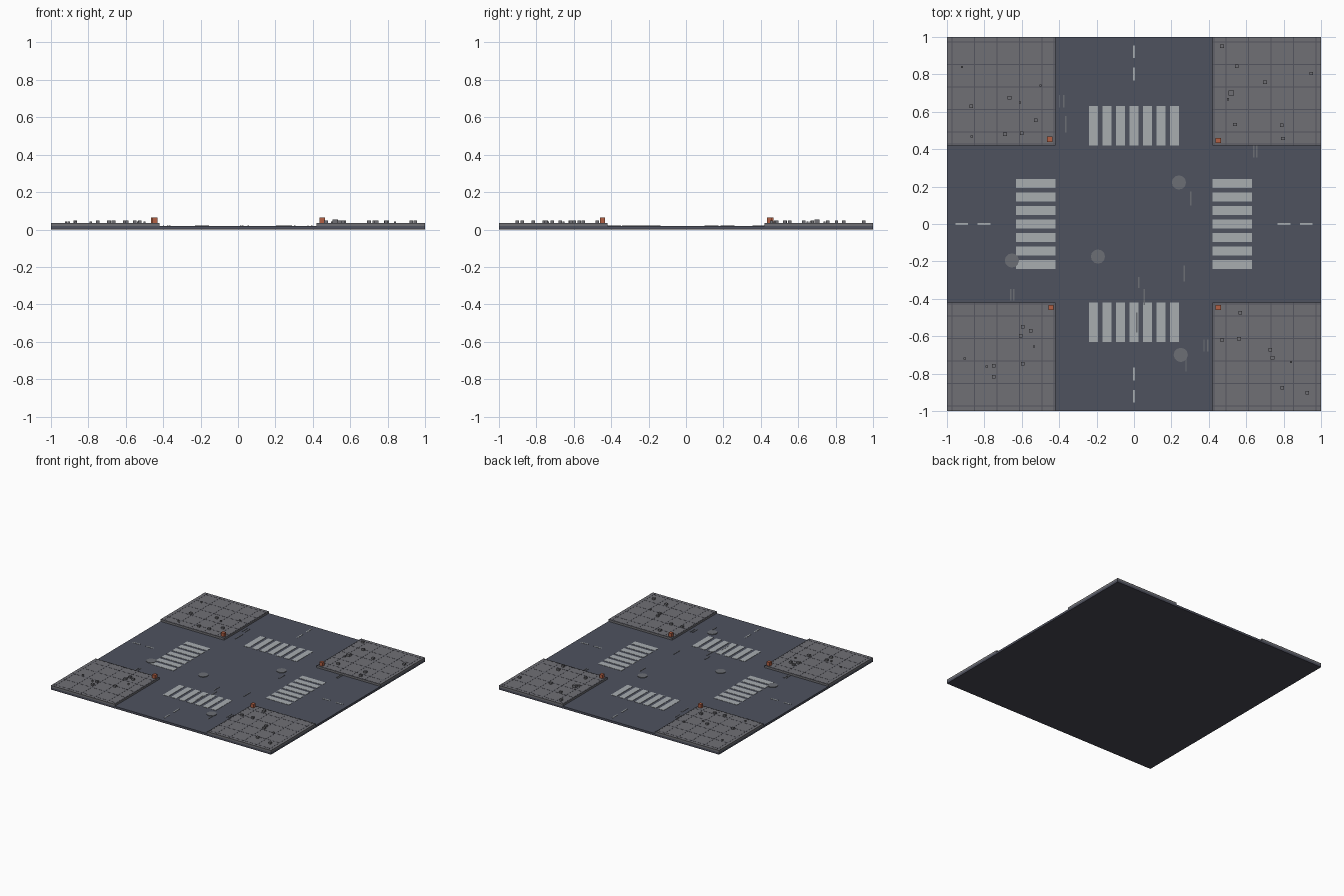
import bpy, bmesh, math
from mathutils import Matrix, Vector

if "Cube" in bpy.data.objects:
    bpy.data.objects.remove(bpy.data.objects["Cube"])


def material(name, rgb):
    m = bpy.data.materials.new(name)
    lin = [((c / 255 + 0.055) / 1.055) ** 2.4 for c in rgb]
    m.diffuse_color = (*lin, 1)
    m.use_nodes = True
    m.node_tree.nodes["Principled BSDF"].inputs["Base Color"].default_value = m.diffuse_color
    return m


ASPHALT = material("asphalt", (78, 82, 95))
FOUNDATION = material("foundation dark", (72, 72, 84))
CONCRETE = material("concrete", (112, 112, 117))
JOINT = material("joint grey", (84, 85, 94))
PAINT = material("road paint", (168, 173, 176))
METAL = material("worn grey", (108, 111, 117))
ORANGE = material("rust orange", (178, 96, 68))


def finish(bm, name, mat):
    me = bpy.data.meshes.new(name)
    bm.to_mesh(me)
    bm.free()
    me.materials.append(mat)
    ob = bpy.data.objects.new(name, me)
    bpy.context.collection.objects.link(ob)
    return ob


def boxes(name, mat, items):
    """Each item: x0, x1, y0, y1, z0, z1."""
    bm = bmesh.new()
    for x0, x1, y0, y1, z0, z1 in items:
        c = Vector(((x0 + x1) / 2, (y0 + y1) / 2, (z0 + z1) / 2))
        s = (x1 - x0, y1 - y0, z1 - z0, 1)
        bmesh.ops.create_cube(bm, size=1, matrix=Matrix.Translation(c) @ Matrix.Diagonal(s))
    return finish(bm, name, mat)


def block(x, y, w, d, z0, z1):
    return (x - w / 2, x + w / 2, y - d / 2, y + d / 2, z0, z1)


ROAD, WALK, INNER = 0.018, 0.034, 0.42
QUADS = [(sx, sy) for sx in (-1, 1) for sy in (-1, 1)]

# Ground layers
boxes("foundation", FOUNDATION, [(-1, 1, -1, 1, 0, 0.008)])
boxes("road", ASPHALT, [(-1, 1, -1, 1, 0.008, ROAD)])

# Corner pavements and their tile joints
mid, size = (1 + INNER) / 2, 1 - INNER
boxes("pavements", CONCRETE,
      [block(sx * mid, sy * mid, size, size, ROAD, WALK) for sx, sy in QUADS])
joints = []
for sx, sy in QUADS:
    for p in [0.427] + [0.493 + 0.12 * k for k in range(5)]:
        joints.append(block(sx * p, sy * mid, 0.005, size, WALK - 0.001, WALK + 0.0008))
        joints.append(block(sx * mid, sy * p, size, 0.005, WALK - 0.001, WALK + 0.0008))
boxes("tile_joints", JOINT, joints)

# Crossings and centre line dashes on all four arms
paint = []
for s in (-1, 1):
    for k in range(-3, 4):
        paint.append(block(k * 0.072, s * 0.525, 0.048, 0.213, ROAD, ROAD + 0.002))
        paint.append(block(s * 0.525, k * 0.072, 0.213, 0.048, ROAD, ROAD + 0.002))
    for p in (0.802, 0.922):
        paint.append(block(0, s * p, 0.01, 0.067, ROAD, ROAD + 0.002))
        paint.append(block(s * p, 0, 0.067, 0.01, ROAD, ROAD + 0.002))
boxes("road_markings", PAINT, paint)

# Manhole covers
bm = bmesh.new()
for x, y in [(0.24, 0.222), (-0.193, -0.174), (-0.653, -0.195), (0.25, -0.70)]:
    bmesh.ops.create_cone(bm, cap_ends=True, segments=12, radius1=0.038, radius2=0.038,
                          depth=0.005, matrix=Matrix.Translation((x, y, ROAD + 0.002)))
finish(bm, "manhole_covers", METAL)

# Scratches and drain slots in the road: x, y, length
scratches = [(-0.398, 0.656, 0.065), (-0.375, 0.656, 0.065), (-0.365, 0.533, 0.09),
             (0.303, 0.137, 0.075), (0.025, -0.313, 0.06), (0.055, -0.39, 0.085),
             (0.268, -0.265, 0.085), (0.015, -0.527, 0.105), (0.278, -0.752, 0.075),
             (0.374, -0.65, 0.065), (0.394, -0.65, 0.065), (0.641, 0.388, 0.065),
             (0.657, 0.388, 0.065), (-0.659, -0.378, 0.06), (-0.643, -0.378, 0.06)]
boxes("road_scratches", METAL,
      [block(x, y, 0.007, l, ROAD, ROAD + 0.003) for x, y, l in scratches])

# Loose rubble on the pavements: x, y, size
rubble = [(-.92, .84, 1), (-.87, .63, 2), (-.665, .675, 2), (-.61, .65, 1), (-.5, .74, 1),
          (-.525, .554, 2), (-.6, .485, 2), (-.69, .48, 2), (-.867, .467, 1),
          (.47, .95, 2), (.55, .843, 2), (.7, .757, 2), (.947, .805, 2), (.52, .7, 3),
          (.503, .667, 1), (.54, .532, 2), (.79, .527, 2), (.797, .457, 2),
          (-.595, -.55, 2), (-.552, -.57, 2), (-.605, -.597, 2), (-.535, -.656, 1),
          (-.905, -.72, 1), (-.787, -.763, 1), (-.75, -.758, 2), (-.75, -.817, 2),
          (-.595, -.747, 2), (.568, -.474, 2), (.47, -.62, 2), (.562, -.613, 2),
          (.728, -.672, 2), (.74, -.715, 2), (.84, -.737, 1), (.793, -.876, 2), (.926, -.903, 2)]
boxes("rubble", CONCRETE,
      [block(x, y, 0.004 + 0.008 * s, 0.004 + 0.007 * s, WALK, WALK + 0.004 + 0.005 * s)
       for x, y, s in rubble])

# Orange corner posts
boxes("corner_posts", ORANGE,
      [block(x, y, 0.028, 0.028, WALK, 0.063)
       for x, y in [(-.45, .453), (.45, .447), (-.444, -.447), (.45, -.447)]])
